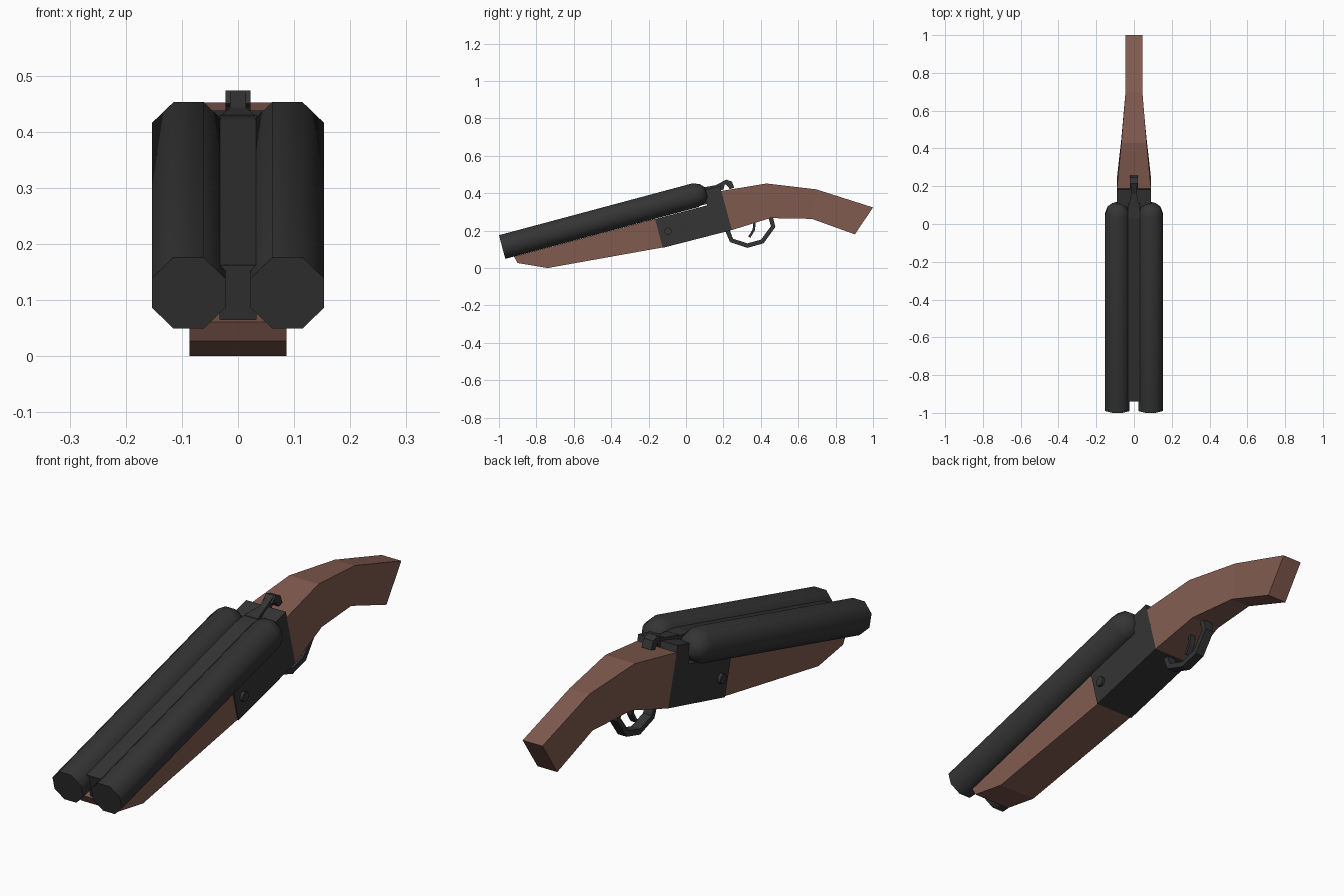
import bpy, bmesh
from math import radians, cos, sin, pi
from mathutils import Matrix, Vector

if "Cube" in bpy.data.objects:
    bpy.data.objects.remove(bpy.data.objects["Cube"])

TILT = radians(15)


def material(name, color):
    m = bpy.data.materials.new(name)
    m.diffuse_color = (*color, 1)
    m.use_nodes = True
    m.node_tree.nodes["Principled BSDF"].inputs["Base Color"].default_value = m.diffuse_color
    return m


METAL = material("dark_metal", (0.035, 0.035, 0.035))
WOOD = material("wood", (0.22, 0.105, 0.08))


def finish(name, bm, mat, smooth=False):
    bmesh.ops.recalc_face_normals(bm, faces=bm.faces)
    me = bpy.data.meshes.new(name)
    bm.to_mesh(me)
    bm.free()
    me.materials.append(mat)
    ob = bpy.data.objects.new(name, me)
    bpy.context.collection.objects.link(ob)
    if smooth:
        bpy.ops.object.select_all(action='DESELECT')
        bpy.context.view_layer.objects.active = ob
        ob.select_set(True)
        bpy.ops.object.shade_smooth_by_angle(angle=radians(50))
    return ob


def prism(name, profile, half, mat):
    """Side profile (y, z) extruded symmetrically across x."""
    bm = bmesh.new()
    sides = [[bm.verts.new((x, y, z)) for y, z in profile] for x in (-half, half)]
    for s in sides:
        bm.faces.new(s)
    n = len(profile)
    for i in range(n):
        j = (i + 1) % n
        bm.faces.new((sides[0][i], sides[0][j], sides[1][j], sides[1][i]))
    return finish(name, bm, mat)


def bridge(name, rings, mat, smooth=False):
    """Skin a list of vertex rings and cap both ends."""
    bm = bmesh.new()
    rv = [[bm.verts.new(p) for p in r] for r in rings]
    n = len(rv[0])
    for a, b in zip(rv, rv[1:]):
        for i in range(n):
            bm.faces.new((a[i], a[(i + 1) % n], b[(i + 1) % n], b[i]))
    bm.faces.new(rv[0])
    bm.faces.new(rv[-1])
    return finish(name, bm, mat, smooth)


def strip(name, sections, mat):
    """Rectangular sections: upper (y, z), lower (y, z), half width."""
    return bridge(name, [[(-w, *a), (w, *a), (w, *b), (-w, *b)] for a, b, w in sections], mat)


def bar(name, path, thick, half, mat):
    """Flat bar bent along a side-view path."""
    pts = [Vector(p) for p in path]
    secs = []
    for i, p in enumerate(pts):
        d1 = (pts[min(i + 1, len(pts) - 1)] - p)
        d0 = (p - pts[max(i - 1, 0)])
        d = ((d0.normalized() if d0.length else d0) + (d1.normalized() if d1.length else d1)).normalized()
        n = Vector((-d.y, d.x)) * thick / 2
        secs.append((p + n, p - n, half))
    return strip(name, secs, mat)


# Octagonal barrels with rounded breech ends
for side, label in ((-1, "left"), (1, "right")):
    rings = []
    for t, r in ((0, .0708), (1.07, .0708), (1.108, .056), (1.13, .028)):
        ring = []
        for k in range(8):
            a = pi / 8 + k * pi / 4
            u, v = r * cos(a), r * sin(a)
            ring.append((side * .088 + u, -.983 + t * cos(TILT) - v * sin(TILT),
                         .1125 + t * sin(TILT) + v * cos(TILT)))
        rings.append(ring)
    bridge("barrel_" + label, rings, METAL, True)

# Rib filling the gap between the barrels
prism("barrel_rib", [(-.94, .162), (.03, .422), (.105, .43), (.125, .345), (.06, .33), (-.915, .065)], .033, METAL)

# Wooden fore-end under the barrels
prism("fore_end", [(-.92, .061), (-.90, .027), (-.74, 0), (-.125, .11), (-.165, .263)], .086, WOOD)

# Receiver with a step for the breech
prism("receiver", [(-.125, .108), (.245, .203), (.188, .415), (.183, .438),
                   (.09, .415), (.112, .335), (-.165, .262)], .09, METAL)

# Tapering curved stock
strip("stock", [((.188, .412), (.245, .203), .09), ((.43, .452), (.45, .267), .067),
                ((.695, .421), (.673, .263), .045), ((1, .324), (.903, .18), .045)], WOOD)

# Opening lever on top of the receiver
strip("lever_neck", [((.085, .43), (.085, .40), .03), ((.16, .443), (.16, .41), .014),
                     ((.215, .473), (.20, .42), .014)], METAL)
prism("lever_thumb_piece", [(.19, .45), (.215, .473), (.245, .463), (.258, .43), (.235, .422), (.215, .445)], .022, METAL)

# Trigger guard and trigger
bar("trigger_guard", [(.22, .205), (.243, .148), (.328, .12), (.408, .142), (.466, .222), (.45, .28)],
    .024, .02, METAL)
bar("trigger", [(.368, .26), (.362, .203), (.338, .165)], .013, .012, METAL)

# Hinge pin through the receiver
bm = bmesh.new()
bmesh.ops.create_cone(bm, cap_ends=True, segments=8, radius1=.021, radius2=.021, depth=.206,
                      matrix=Matrix.Translation((0, -.097, .197)) @ Matrix.Rotation(pi / 2, 4, 'Y'))
finish("hinge_pin", bm, METAL, True)
